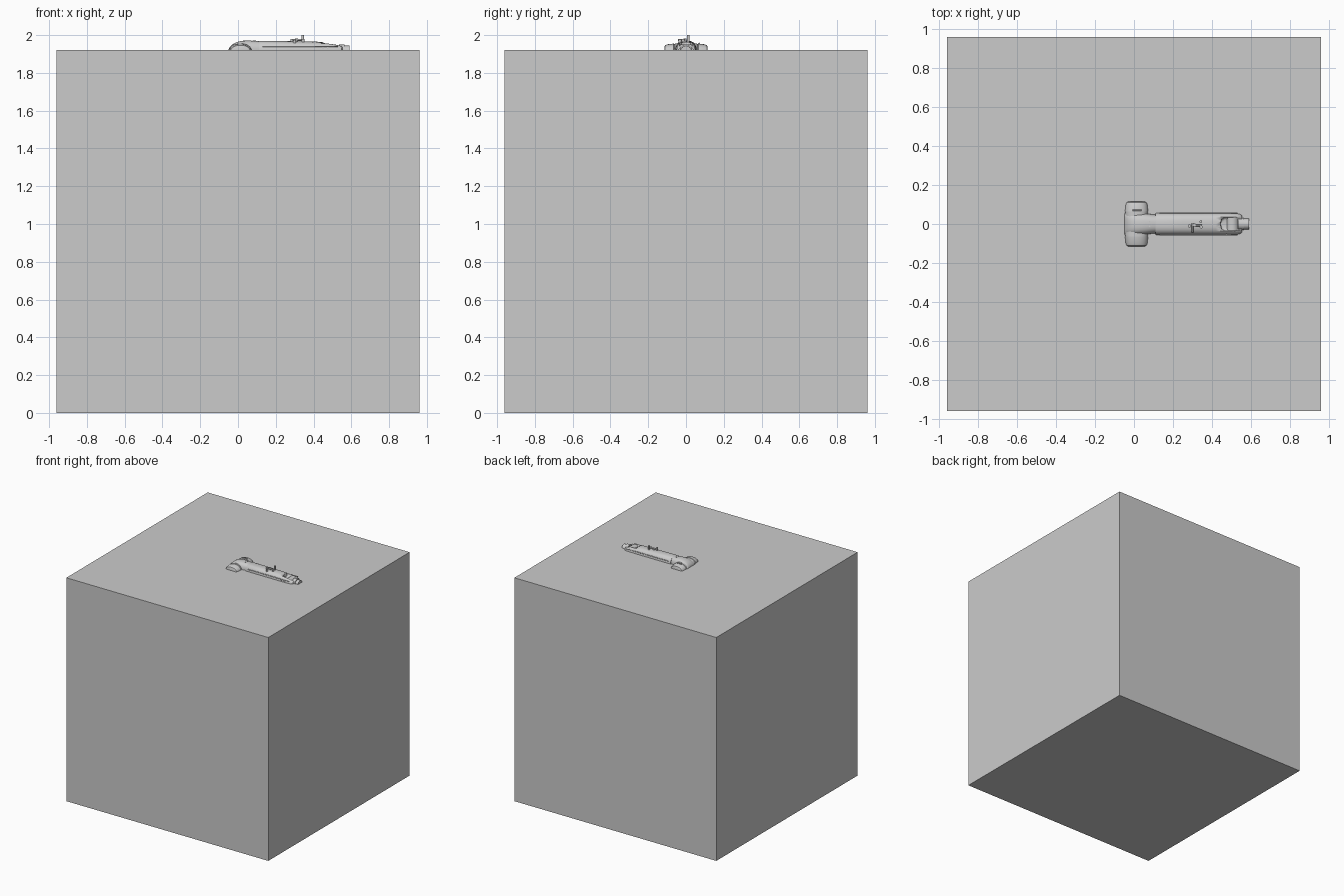
import bpy, bmesh, math
from mathutils import Matrix

if "Cube" in bpy.data.objects:
    bpy.data.objects.remove(bpy.data.objects["Cube"])

TOP = 1.92  # height of the block's upper face


def finish(name, bm, smooth=True):
    bmesh.ops.recalc_face_normals(bm, faces=bm.faces)
    me = bpy.data.meshes.new(name)
    bm.to_mesh(me)
    bm.free()
    ob = bpy.data.objects.new(name, me)
    bpy.context.collection.objects.link(ob)
    if smooth:
        bpy.context.view_layer.objects.active = ob
        ob.select_set(True)
        bpy.ops.object.shade_smooth_by_angle(angle=math.radians(35))
        ob.select_set(False)
    return ob


def loft(name, stations, n=32, power=2.6, mat=Matrix()):
    """Skin superellipse rings along x: (x, half width, half height, z centre)."""
    bm = bmesh.new()
    rings = []
    for x, w, h, zc in stations:
        ring = []
        for i in range(n):
            a = 2 * math.pi * i / n
            c, s = math.cos(a), math.sin(a)
            y = w * math.copysign(abs(c) ** (2 / power), c)
            z = h * math.copysign(abs(s) ** (2 / power), s)
            ring.append(bm.verts.new(mat @ Matrix.Translation((x, y, zc + z)).translation))
        rings.append(ring)
    for a, b in zip(rings, rings[1:]):
        for i in range(n):
            bm.faces.new((a[i], a[(i + 1) % n], b[(i + 1) % n], b[i]))
    bm.faces.new(rings[0])
    bm.faces.new(rings[-1])
    return finish(name, bm)


def rod(name, loc, r, depth, axis='Z', n=24):
    rot = {'Z': Matrix(), 'X': Matrix.Rotation(math.pi / 2, 4, 'Y'),
           'Y': Matrix.Rotation(math.pi / 2, 4, 'X')}[axis]
    bm = bmesh.new()
    bmesh.ops.create_cone(bm, cap_ends=True, segments=n, radius1=r, radius2=r,
                          depth=depth, matrix=Matrix.Translation(loc) @ rot)
    return finish(name, bm)


# Large plain block
bm = bmesh.new()
bmesh.ops.create_cube(bm, size=1.92, matrix=Matrix.Translation((0, 0, 0.96)))
finish("block", bm, False)

# Side drums of the cross head, lofted outward along +y and -y
for side, label in ((1, "back"), (-1, "front")):
    turn = Matrix.Translation((0.013, 0, 0)) @ Matrix.Rotation(side * math.pi / 2, 4, 'Z')
    loft(f"head_drum_{label}",
         [(0.03, 0.059, 0.044, 1.912), (0.058, 0.06, 0.044, 1.912),
          (0.06, 0.057, 0.041, 1.912), (0.063, 0.057, 0.041, 1.912),
          (0.065, 0.06, 0.043, 1.912), (0.10, 0.056, 0.039, 1.912),
          (0.111, 0.052, 0.034, 1.912), (0.115, 0.044, 0.026, 1.912)],
         power=2.2, mat=turn)

# Rounded centre of the head, tapering into the arm
loft("head_body", [(-0.05, 0.055, 0.012, 1.912), (-0.043, 0.058, 0.026, 1.912),
                   (-0.03, 0.059, 0.039, 1.912), (-0.01, 0.06, 0.05, 1.912),
                   (0.02, 0.059, 0.058, 1.912), (0.06, 0.055, 0.059, 1.912),
                   (0.09, 0.05, 0.057, 1.912), (0.118, 0.047, 0.055, 1.912)])

# Long arm with a fork cut into its far end
arm = loft("arm", [(0.11, 0.054, 0.055, 1.912), (0.116, 0.057, 0.058, 1.912),
                   (0.25, 0.057, 0.056, 1.912), (0.42, 0.057, 0.053, 1.912),
                   (0.49, 0.056, 0.048, 1.912), (0.53, 0.054, 0.041, 1.912),
                   (0.548, 0.05, 0.034, 1.912), (0.554, 0.042, 0.026, 1.912)])
cutter = loft("fork_cutter", [(0.445, 0.010, 0.05, 1.985), (0.45, 0.025, 0.05, 1.985),
                              (0.465, 0.036, 0.05, 1.985), (0.62, 0.038, 0.05, 1.985)],
              power=5)
cutter.hide_render = True
cutter.hide_viewport = True
cut = arm.modifiers.new("fork", 'BOOLEAN')
cut.object = cutter
cut.solver = 'EXACT'

# Wrist joint and stepped tip
rod("wrist_barrel", (0.505, 0, 1.918), 0.033, 0.066, 'Y')
rod("tip_collar", (0.55, 0, 1.918), 0.032, 0.03, 'X')
rod("tip", (0.568, 0, 1.915), 0.029, 0.044, 'X')

# Seam trims along the arm sides
for y in (-0.057, 0.057):
    rod("arm_seam", (0.33, y, 1.94), 0.003, 0.40, 'X', 8)

# Post and small fittings on top of the arm
rod("post", (0.343, 0.012, 1.98), 0.007, 0.04)
rod("cross_pin", (0.325, -0.008, 1.975), 0.005, 0.05, 'X', 12)
rod("side_pin", (0.30, -0.02, 1.974), 0.005, 0.045, 'Y', 12)
for i, (x, y, h) in enumerate(((0.285, -0.01, 1.979), (0.30, -0.032, 1.976),
                               (0.31, -0.005, 1.982), (0.345, -0.015, 1.979))):
    rod(f"knob_{i + 1}", (x, y, h - 0.01), 0.008, 0.02)

# Screw heads on the head and the arm's side
for i, (x, y) in enumerate(((0.08, 0.012), (0.09, 0.002), (0.08, -0.012))):
    rod(f"head_screw_{i + 1}", (x, y, 1.969), 0.004, 0.006, 'Z', 12)
for i, x in enumerate((0.45, 0.475)):
    rod(f"side_screw_{i + 1}", (x, -0.056, 1.932), 0.005, 0.008, 'Y', 12)
rod("head_handle", (0.015, 0.07, 1.956), 0.004, 0.045, 'X', 12)
